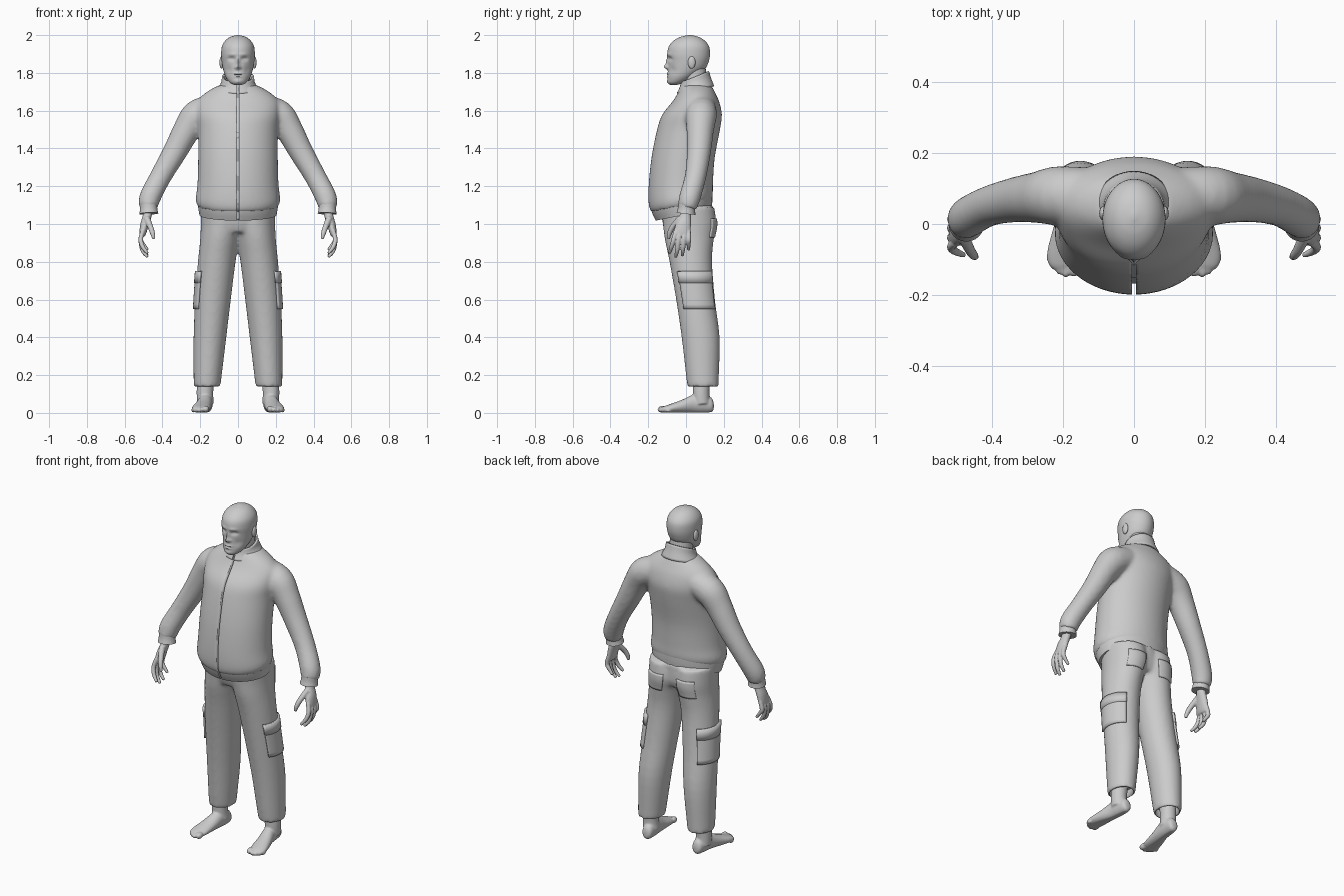
import bpy, bmesh, math
from mathutils import Vector

if "Cube" in bpy.data.objects:
    bpy.data.objects.remove(bpy.data.objects["Cube"])

def resample(rows, steps, t0=0, t1=None):
    """Catmull-Rom interpolation of parameter rows."""
    last = len(rows) - 1
    t1 = last if t1 is None else t1
    n = max(1, round((t1 - t0) * steps))
    out = []
    for s in range(n + 1):
        t = t0 + (t1 - t0) * s / n
        i = min(int(t), last - 1)
        f = t - i
        p0, p1, p2, p3 = (rows[max(0, min(last, j))] for j in (i - 1, i, i + 1, i + 2))
        out.append([0.5 * (2*b + (c - a)*f + (2*a - 5*b + 4*c - d)*f*f + (3*b - a - 3*c + d)*f**3)
                    for a, b, c, d in zip(p0, p1, p2, p3)])
    return out

def section(row, n=48, side=1, off=0, a0=0, a1=None):
    """Oval from (z, x0, x1, y_front, y_back, tilt)."""
    z, x0, x1, yf, yb, k = row
    full = a1 is None
    a1 = 2 * math.pi if full else a1
    pts = []
    for i in range(n):
        a = a0 + (a1 - a0) * i / (n if full else n - 1)
        x = (x0 + x1) / 2 + ((x1 - x0) / 2 + off) * math.cos(a)
        y = (yf + yb) / 2 + ((yb - yf) / 2 + off) * math.sin(a)
        pts.append(Vector((side * x, y, z + k * (y - yf))))
    return pts

def tube(points, steps=4, n=24, side=1):
    """Round rings along a path of (x, y, z, radius)."""
    P = resample(points, steps)
    rings = []
    for i, p in enumerate(P):
        a, b = P[max(i - 1, 0)], P[min(i + 1, len(P) - 1)]
        d = (Vector(b[:3]) - Vector(a[:3])).normalized()
        u = d.cross(Vector((0, 1, 0))).normalized()
        v = d.cross(u)
        ring = [Vector(p[:3]) + p[3] * (math.cos(q) * u + math.sin(q) * v)
                for q in (2 * math.pi * j / n for j in range(n))]
        rings.append([Vector((side * w.x, w.y, w.z)) for w in ring])
    return rings

def skin(bm, rings, closed=True, caps=True):
    R = [[bm.verts.new(p) for p in r] for r in rings]
    n = len(R[0])
    for a, b in zip(R, R[1:]):
        for i in range(n if closed else n - 1):
            j = (i + 1) % n
            bm.faces.new((a[i], a[j], b[j], b[i]))
    if caps:
        bm.faces.new(R[0])
        bm.faces.new(R[-1])

def ball(bm, c, s):
    g = bmesh.ops.create_uvsphere(bm, u_segments=20, v_segments=12, radius=1)
    for v in g['verts']:
        v.co = Vector(c) + Vector((v.co.x * s[0], v.co.y * s[1], v.co.z * s[2]))

def finish(name, bm, voxel=0, smooth=0, mirror=False, solid=0, cutter=None, flip=False):
    bmesh.ops.recalc_face_normals(bm, faces=bm.faces)
    me = bpy.data.meshes.new(name)
    bm.to_mesh(me)
    bm.free()
    for p in me.polygons:
        p.use_smooth = True
    me.set_sharp_from_angle(angle=math.radians(40))
    ob = bpy.data.objects.new(name, me)
    bpy.context.collection.objects.link(ob)
    if voxel:
        m = ob.modifiers.new("merge", 'REMESH')
        m.mode, m.voxel_size, m.use_smooth_shade = 'VOXEL', voxel, True
    if smooth:
        m = ob.modifiers.new("soften", 'SMOOTH')
        m.factor, m.iterations = 0.5, smooth
    if solid:
        m = ob.modifiers.new("thickness", 'SOLIDIFY')
        m.thickness, m.offset = solid, 0
    if cutter:
        m = ob.modifiers.new("cut", 'BOOLEAN')
        m.operation, m.object, m.solver = 'DIFFERENCE', cutter, 'EXACT'
    if mirror:
        ob.modifiers.new("mirror", 'MIRROR')
    return ob

def sym(rows):
    return [(z, -w, w, f, b, k) for z, w, f, b, k in rows]

# Front zip slit cutter, follows the chest line
bm = bmesh.new()
line = [(.98, -.165), (1.03, -.17), (1.1, -.195), (1.2, -.197), (1.35, -.182), (1.5, -.152),
        (1.58, -.12), (1.65, -.067), (1.70, -.037), (1.8, -.02)]
skin(bm, [[Vector((x, y + d, z)) for x, d in ((-.005, -.04), (.005, -.04), (.005, .03), (-.005, .03))]
          for z, y in line])
slit = finish("zip_cutter", bm)
slit.hide_render = True
slit.display_type = 'WIRE'

# Jacket: torso and both sleeves blended together
torso = sym([(1.06, .212, -.182, .137, .2), (1.10, .224, -.197, .142, .17), (1.20, .215, -.198, .143, .05),
             (1.35, .211, -.183, .152, 0), (1.5, .212, -.153, .18, 0), (1.58, .222, -.125, .19, 0),
             (1.65, .215, -.07, .175, 0), (1.70, .165, -.04, .152, 0), (1.735, .10, -.025, .135, 0)])
sleeve = [(.13, .085, 1.61, .075), (.215, .08, 1.575, .083), (.27, .075, 1.50, .073), (.335, .068, 1.38, .064),
          (.41, .05, 1.25, .057), (.466, .02, 1.14, .057), (.474, .006, 1.085, .05)]
bm = bmesh.new()
skin(bm, [section(r) for r in resample(torso, 4)])
for s in (1, -1):
    skin(bm, tube(sleeve, side=s))
finish("jacket", bm, voxel=.01, smooth=10, cutter=slit)

# Jacket hem band
bm = bmesh.new()
hem = sym([(1.018, .204, -.160, .135, .2), (1.05, .210, -.176, .139, .2), (1.085, .215, -.188, .140, .2)])
skin(bm, [section(r, 64) for r in resample(hem, 3)])
finish("jacket_hem", bm, cutter=slit)

# Standing collar
bm = bmesh.new()
collar = sym([(1.69, .105, -.045, .145, .2), (1.72, .085, -.03, .128, .32), (1.75, .08, -.022, .117, .42)])
skin(bm, [section(r) for r in resample(collar, 3)], caps=False)
finish("collar", bm, solid=.01, cutter=slit)

# Sleeve cuffs
bm = bmesh.new()
skin(bm, tube([(.474, .006, 1.105, .046), (.473, .003, 1.08, .046), (.472, 0, 1.055, .05)]))
finish("cuffs", bm, mirror=True)

# Trousers with hollow hems
leg = [(.14, .093, .234, .008, .172, 0), (.2, .086, .235, .0, .174, 0), (.4, .062, .235, -.023, .178, 0),
       (.6, .038, .227, -.052, .153, 0), (.8, .013, .212, -.087, .138, 0), (.92, -.008, .20, -.112, .147, 0),
       (1.0, -.03, .197, -.122, .16, 0), (1.09, -.03, .197, -.13, .15, 0)]
hips = sym([(.955, .17, -.105, .125, 0), (1.0, .192, -.122, .142, 0), (1.1, .195, -.14, .14, 0)])
bm = bmesh.new()
for s in (1, -1):
    skin(bm, [section([.1, .105, .222, .02, .16, 0], side=s), section([.19, .1, .222, .014, .16, 0], side=s)])
hollow = finish("hem_cutter", bm)
hollow.hide_render = True
hollow.display_type = 'WIRE'
bm = bmesh.new()
for s in (1, -1):
    skin(bm, [section(r, side=s) for r in resample(leg, 4)])
skin(bm, [section(r) for r in resample(hips, 3)])
finish("trousers", bm, voxel=.01, smooth=5, cutter=hollow)

# Side and back pockets wrapped on the legs
for name, t0, t1, a0, a1, off in (("side_pockets", 2.75, 3.72, -.7, 1.1, .003),
                                  ("side_pocket_flaps", 3.42, 3.72, -.72, 1.12, .006),
                                  ("back_pockets", 5.1, 6.3, .95, 1.9, 0)):
    bm = bmesh.new()
    skin(bm, [section(r, 16, 1, off, a0, a1) for r in resample(leg, 8, t0, t1)], closed=False, caps=False)
    finish(name, bm, solid=.012, mirror=True)

# Head with modelled face
head = sym([(1.737, .022, -.085, -.045, 0), (1.75, .045, -.096, 0, 0), (1.78, .066, -.097, .05, 0),
            (1.82, .079, -.095, .10, 0), (1.86, .086, -.095, .12, 0), (1.90, .089, -.099, .127, 0),
            (1.94, .085, -.091, .122, 0), (1.97, .068, -.066, .10, 0), (1.99, .042, -.03, .068, 0),
            (2.0, .006, .012, .03, 0)])
bumps = [(0, 1.832, .010, .012, .022), (0, 1.858, .008, .018, .012), (.014, 1.828, .007, .007, .006),
         (.034, 1.874, .016, .010, -.013), (.034, 1.872, .009, .006, .005), (.03, 1.898, .022, .008, .004),
         (0, 1.795, .022, .005, .006), (0, 1.781, .018, .005, .005), (0, 1.788, .024, .0025, -.004),
         (0, 1.755, .018, .010, .004), (.05, 1.815, .015, .02, -.005)]
bm = bmesh.new()
skin(bm, [section(r, 96) for r in resample(head, 8)])
for v in bm.verts:
    if v.co.y < 0:
        x, z = v.co.x, v.co.z
        v.co.y -= sum(h * math.exp(-((abs(x) - bx) / wx)**2 - ((z - bz) / wz)**2) for bx, bz, wx, wz, h in bumps)
finish("head", bm)
bm = bmesh.new()
skin(bm, tube([(0, .055, 1.66, .075), (0, .05, 1.74, .066), (0, .04, 1.82, .064)]))
finish("neck", bm)
bm = bmesh.new()
ball(bm, (.087, .03, 1.855), (.011, .02, .033))
finish("ears", bm, mirror=True)

# Hands: palm, fingers and thumb blended
palm = [(1.10, .452, .50, -.028, .028, 0), (1.05, .455, .503, -.032, .026, 0),
        (1.0, .470, .517, -.054, .026, 0), (.95, .486, .522, -.066, .024, 0), (.935, .494, .518, -.06, .018, 0)]
bm = bmesh.new()
skin(bm, [section(r, 32) for r in resample(palm, 4)])
for y0, y1, tip in ((-.053, -.088, .845), (-.03, -.055, .825), (-.007, -.02, .832), (.014, .014, .862)):
    path = [(.503, y0, .965, .012), (.515, (y0 * 2 + y1) / 3, .92, .0125),
            (.505, (y0 + 2 * y1) / 3, tip + .035, .0115), (.478, y1, tip, .008)]
    skin(bm, tube(path, n=12))
skin(bm, tube([(.483, -.03, 1.03, .018), (.464, -.07, .985, .015), (.452, -.088, .95, .013), (.445, -.093, .92, .008)], n=12))
finish("hands", bm, voxel=.004, smooth=3, mirror=True)

# Bare feet: foot sections run heel to toe, then ankle and toes
foot = [(.147, .155, .178, .02, .05, 0), (.135, .137, .195, .004, .08, 0), (.09, .133, .205, 0, .105, 0),
        (.04, .136, .212, 0, .098, 0), (-.02, .142, .23, 0, .07, 0), (-.08, .148, .245, 0, .048, 0),
        (-.115, .158, .24, .002, .036, 0), (-.13, .175, .222, .008, .028, 0)]
bm = bmesh.new()
skin(bm, [[Vector((p.x, p.z, max(p.y, .003))) for p in section(r, 32)] for r in resample(foot, 4)])
skin(bm, tube([(.172, .083, .05, .045), (.175, .08, .11, .044), (.168, .085, .24, .048)]))
for x, y, r in ((.170, -.122, .018), (.192, -.130, .014), (.209, -.124, .013), (.224, -.112, .012), (.236, -.094, .011)):
    ball(bm, (x, y, r + .002), (r, r * 1.5, r))
finish("feet", bm, voxel=.005, smooth=4, mirror=True)
